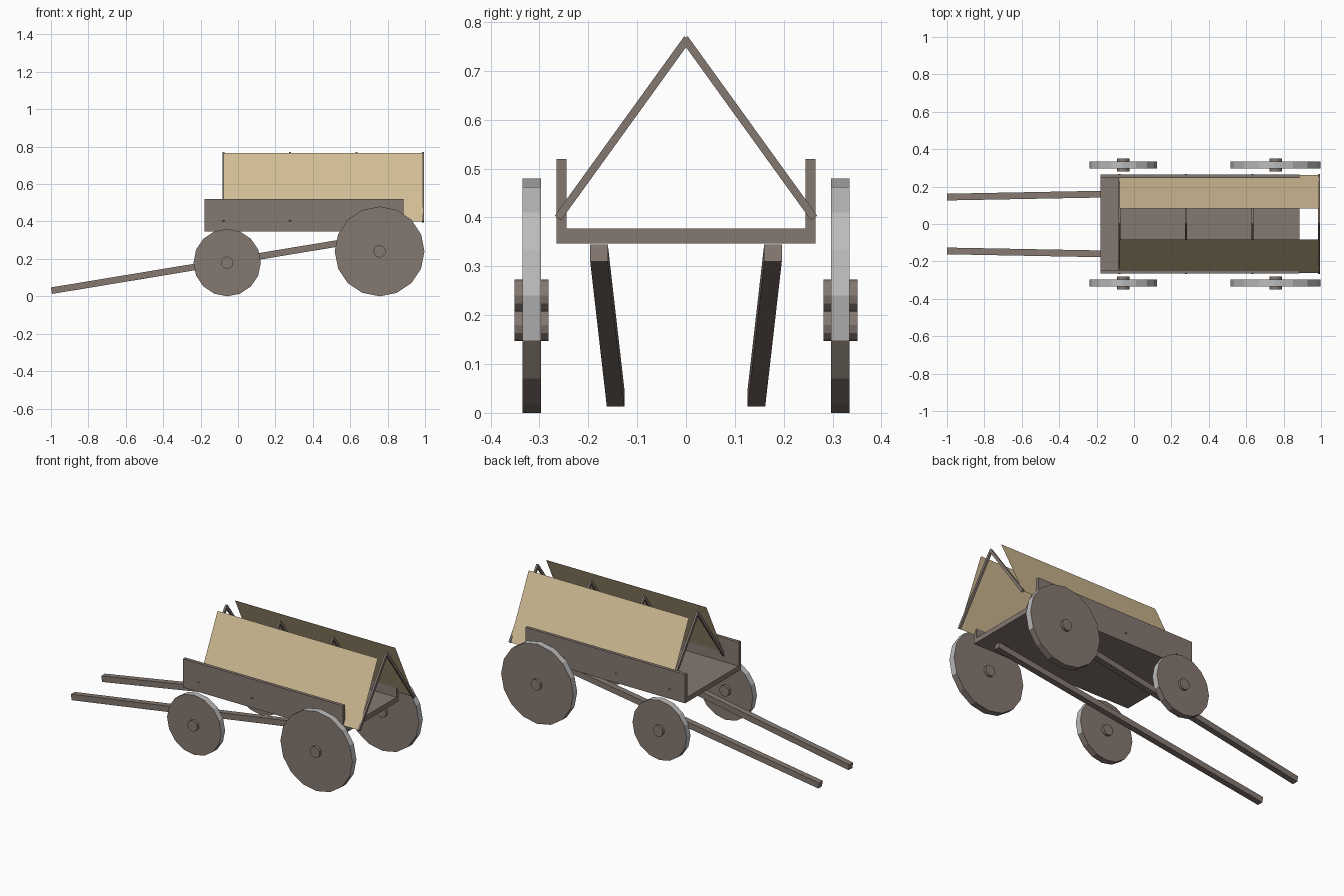
import bpy
import bmesh
from math import radians
from mathutils import Matrix, Vector

if "Cube" in bpy.data.objects:
    bpy.data.objects.remove(bpy.data.objects["Cube"], do_unlink=True)


def material(name, color):
    mat = bpy.data.materials.new(name)
    mat.use_nodes = True
    rgba = (*color, 1.0)
    mat.diffuse_color = rgba
    mat.node_tree.nodes["Principled BSDF"].inputs["Base Color"].default_value = rgba
    return mat


wood = material("weathered_wood", (0.235, 0.19, 0.165))
canvas = material("tan_canvas", (0.64, 0.51, 0.30))
iron = material("pale_iron", (0.50, 0.50, 0.50))


def finish(name, bm, *mats):
    mesh = bpy.data.meshes.new(name)
    bm.to_mesh(mesh)
    bm.free()
    for mat in mats:
        mesh.materials.append(mat)
    obj = bpy.data.objects.new(name, mesh)
    bpy.context.collection.objects.link(obj)
    return obj


def add_box(bm, low, high):
    low, high = Vector(low), Vector(high)
    matrix = Matrix.Translation((low + high) / 2) @ Matrix.Diagonal((*(high - low), 1))
    bmesh.ops.create_cube(bm, size=1, matrix=matrix)


def add_beam(bm, start, end, width, depth):
    """Square beam between two points, width measured sideways."""
    start, end = Vector(start), Vector(end)
    along = end - start
    turn = along.to_track_quat("X", "Z").to_matrix().to_4x4()
    matrix = (Matrix.Translation((start + end) / 2) @ turn
              @ Matrix.Diagonal((along.length, width, depth, 1)))
    bmesh.ops.create_cube(bm, size=1, matrix=matrix)


def add_disc(bm, center, radius, width, sides):
    matrix = Matrix.Translation(center) @ Matrix.Rotation(radians(90), 4, "X")
    bmesh.ops.create_cone(bm, cap_ends=True, segments=sides, radius1=radius,
                          radius2=radius, depth=width, matrix=matrix)


# Bed floor
FRONT, BACK = -0.18, 0.885
bm = bmesh.new()
add_box(bm, (FRONT, -0.265, 0.347), (BACK, 0.265, 0.377))
finish("bed_floor", bm, wood)

for side, label in ((1, "far"), (-1, "near")):
    # Side boards
    bm = bmesh.new()
    add_box(bm, (FRONT, side * 0.255 - 0.01, 0.347), (BACK, side * 0.255 + 0.01, 0.52))
    finish(label + "_side_board", bm, wood)

    # Pulling shafts, sloping up under the bed
    bm = bmesh.new()
    add_beam(bm, (-0.997, side * 0.144, 0.030), (0.80, side * 0.178, 0.327), 0.036, 0.035)
    finish(label + "_shaft", bm, wood)

    # Canvas sheet leaning in, open along the ridge
    bm = bmesh.new()
    corners = [(-0.078, 0.262, 0.40), (0.99, 0.262, 0.40),
               (0.99, 0.083, 0.765), (-0.078, 0.083, 0.765)]
    bm.faces.new([bm.verts.new((x, side * y, z)) for x, y, z in corners])
    bmesh.ops.recalc_face_normals(bm, faces=bm.faces)
    if bm.faces[:][0].normal.y * side < 0:
        bmesh.ops.reverse_faces(bm, faces=bm.faces)
    finish(label + "_canvas_sheet", bm, canvas)

    # Wheels with iron on the tread, and their hubs
    for end, x, radius in (("front", -0.058, 0.18), ("back", 0.757, 0.24)):
        center = (x, side * 0.316, radius)
        bm = bmesh.new()
        add_disc(bm, center, radius, 0.038, 16)
        bm.normal_update()
        for face in bm.faces:
            if abs(face.normal.y) < 0.5 and face.normal.z > -0.3:
                face.material_index = 1
        finish(f"{label}_{end}_wheel", bm, wood, iron)
        bm = bmesh.new()
        add_disc(bm, center, 0.033, 0.07, 12)
        finish(f"{label}_{end}_hub", bm, wood)

# Pointed hoops
for i in range(4):
    x = -0.077 + i * 0.3555
    bm = bmesh.new()
    for side in (1, -1):
        add_beam(bm, (x, side * 0.262, 0.399), (x, -side * 0.003, 0.766), 0.012, 0.016)
    finish(f"hoop_{i + 1}", bm, wood)
